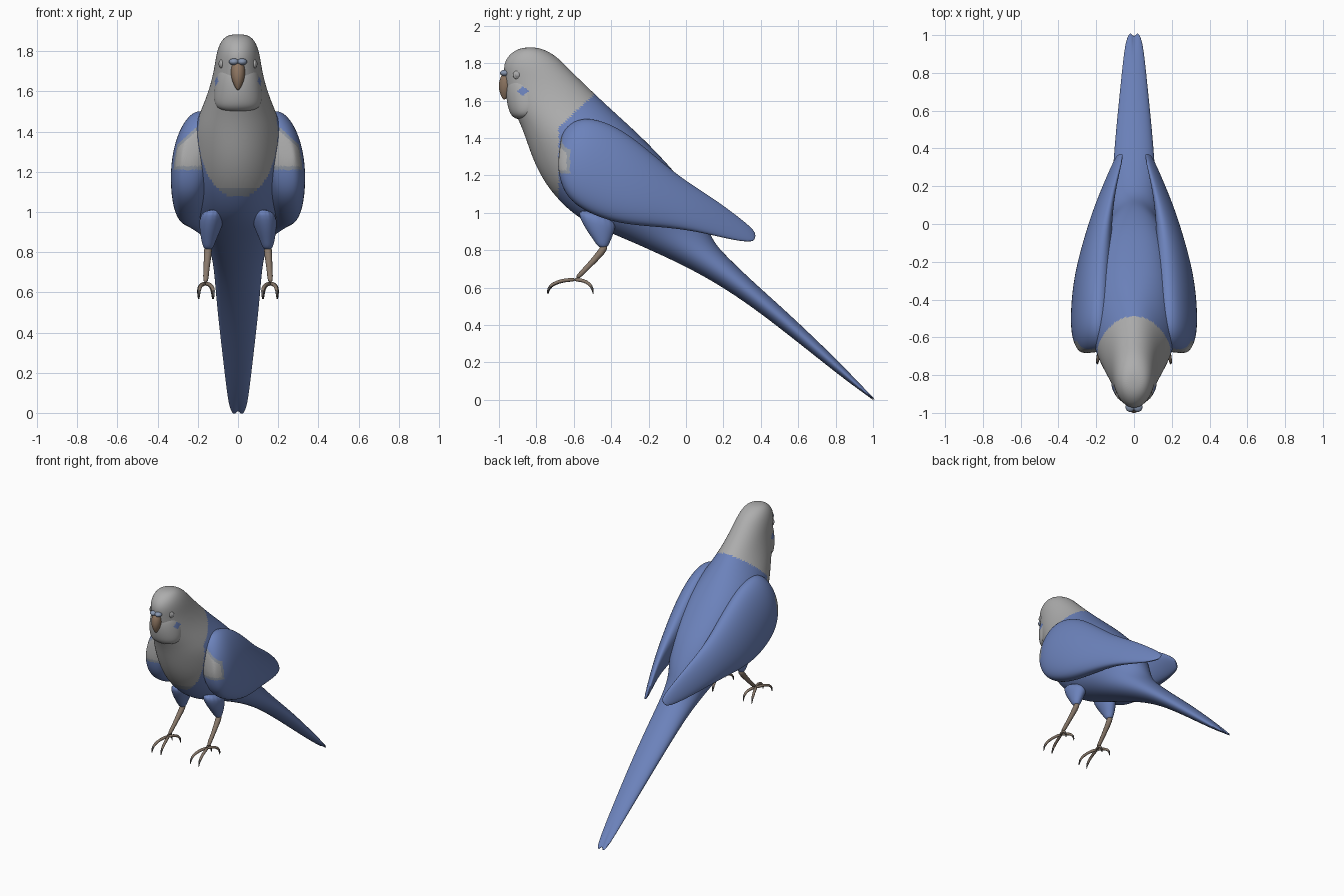
import bpy, bmesh, math
from mathutils import Vector, Matrix


def material(name, rgb):
    m = bpy.data.materials.new(name)
    m.diffuse_color = (*rgb, 1)
    return m


GREY = material("pale grey feathers", (0.42, 0.42, 0.42))
BLUE = material("blue feathers", (0.15, 0.225, 0.50))
BLEND = material("grey blue feathers", (0.28, 0.31, 0.36))
BEAK = material("brown beak", (0.27, 0.18, 0.12))
CERE = material("blue grey cere", (0.24, 0.30, 0.42))
LEG = material("brown leg", (0.25, 0.19, 0.145))
CLAW = material("dark claw", (0.09, 0.08, 0.075))
EYE = material("eye grey", (0.38, 0.38, 0.39))


def finish(name, bm, mats, rule=None, subdiv=0):
    """Turn a bmesh into a smooth object, subdivide it and colour its faces by rule."""
    bmesh.ops.recalc_face_normals(bm, faces=bm.faces)
    me = bpy.data.meshes.new(name)
    bm.to_mesh(me)
    bm.free()
    ob = bpy.data.objects.new(name, me)
    bpy.context.collection.objects.link(ob)
    if subdiv:
        ob.modifiers.new("smooth", 'SUBSURF').levels = subdiv
        dg = bpy.context.evaluated_depsgraph_get()
        me = bpy.data.meshes.new_from_object(ob.evaluated_get(dg))
        ob.modifiers.clear()
        ob.data = me
    me.materials.clear()
    for m in mats:
        me.materials.append(m)
    for p in me.polygons:
        p.use_smooth = True
        p.material_index = rule(p.center) if rule else 0
    return ob


def loft(name, rings, mats, rule=None, subdiv=2):
    bm = bmesh.new()
    loops = [[bm.verts.new(p) for p in r] for r in rings]
    n = len(loops[0])
    for a, b in zip(loops, loops[1:]):
        for i in range(n):
            j = (i + 1) % n
            bm.faces.new((a[i], a[j], b[j], b[i]))
    bm.faces.new(loops[0])
    bm.faces.new(loops[-1])
    return finish(name, bm, mats, rule, subdiv)


def section(p, q, half, cx=0.0, lean=0.0, full=1.0, n=24):
    """Ellipse from profile point p to q (y, z); full < 1 makes the q side broader."""
    p, q = Vector(p), Vector(q)
    mid, arm = (p + q) / 2, (p - q) / 2
    pts = []
    for i in range(n):
        a = math.tau * i / n
        s, c = math.sin(a), math.cos(a)
        yz = mid + arm * c
        x = math.copysign(abs(s) ** (full if c < 0 else 1), s)
        pts.append(Vector((cx + half * x - lean * c, yz.x, yz.y)))
    return pts


def tube(name, pts, radii, mats, rule=None, n=10):
    pts = [Vector(p) for p in pts]
    rings = []
    for i, (p, r) in enumerate(zip(pts, radii)):
        d = (pts[min(i + 1, len(pts) - 1)] - pts[max(i - 1, 0)]).normalized()
        u = Vector((1, 0, 0))
        u = (u - d * u.dot(d)).normalized()
        v = d.cross(u)
        rings.append([p + r * (u * math.cos(math.tau * k / n) + v * math.sin(math.tau * k / n))
                      for k in range(n)])
    return loft(name, rings, mats, rule, 1)


def ball(name, centre, radii, mats):
    bm = bmesh.new()
    bmesh.ops.create_uvsphere(bm, u_segments=24, v_segments=16, radius=1,
                              matrix=Matrix.Translation(centre) @ Matrix.Diagonal((*radii, 1)))
    return finish(name, bm, mats)


FEATHERS = [GREY, BLUE, BLEND]


def plumage(c):
    """Grey head and breast, blue cheek spots, back, belly and tail."""
    if abs(c.x) > 0.05 and abs(c.y + 0.872) / 0.03 + abs(c.z - 1.65) / 0.027 < 1:
        return 1
    edge = -0.68 + max(0, c.z - 1.46) * 1.1 if c.z < 1.68 else 1
    low = c.z - 1.08 - 0.8 * c.x ** 2
    if c.y > edge or low < 0:
        return 1
    return 2 if low < 0.035 else 0


def wing_plumage(c):
    """Grey streak on the leading edge, blue elsewhere."""
    x = abs(c.x)
    d = min(-0.62 - c.y, c.z - 1.21, 1.45 - 0.9 * (x - 0.175) - c.z)
    return 1 if d < 0 else 2 if d < 0.018 else 0


# Head, body and tail: front/lower point, back/upper point, half-width, back fullness
BODY = [
    ((-0.865, 1.884), (-0.81, 1.885), 0.030, 1), ((-0.915, 1.870), (-0.755, 1.873), 0.068, 1),
    ((-0.96, 1.83), (-0.69, 1.835), 0.095, 1), ((-0.978, 1.78), (-0.63, 1.775), 0.110, 1),
    ((-0.97, 1.72), (-0.555, 1.70), 0.120, 1), ((-0.96, 1.64), (-0.475, 1.625), 0.138, 1),
    ((-0.93, 1.56), (-0.395, 1.55), 0.165, 1), ((-0.89, 1.48), (-0.30, 1.465), 0.200, 0.92),
    ((-0.86, 1.40), (-0.20, 1.37), 0.230, 0.85), ((-0.82, 1.28), (-0.095, 1.26), 0.240, 0.82),
    ((-0.76, 1.16), (0.0, 1.15), 0.240, 0.85), ((-0.67, 1.05), (0.075, 1.03), 0.220, 0.9),
    ((-0.55, 0.95), (0.11, 0.95), 0.190, 1), ((-0.36, 0.875), (0.13, 0.89), 0.160, 1),
    ((-0.1, 0.76), (0.16, 0.83), 0.135, 1), ((0.1, 0.66), (0.22, 0.765), 0.120, 1),
    ((0.3, 0.535), (0.36, 0.63), 0.110, 1), ((0.5, 0.385), (0.54, 0.47), 0.094, 1),
    ((0.72, 0.21), (0.745, 0.275), 0.072, 1), ((0.88, 0.085), (0.89, 0.13), 0.056, 1),
    ((1.0, -0.002), (1.005, 0.01), 0.045, 1), ((1.018, -0.014), (1.018, -0.006), 0.041, 1)]
rings = [section(p, q, w, full=f) for p, q, w, f in BODY]
for ring, s in zip(rings[-2:], BODY[-2:]):      # two rounded tail feather tips
    for v in ring:
        k = (2 * abs(v.x) / s[2] - 1) ** 2
        v.y -= 0.05 * k
        v.z += 0.04 * k
loft("body_and_tail", rings, FEATHERS, plumage, 3)

# Cheeks and bib below the beak
BIB = [((-0.945, 1.73), (-0.76, 1.73), 0.085), ((-0.962, 1.69), (-0.73, 1.69), 0.106),
       ((-0.964, 1.63), (-0.72, 1.64), 0.117), ((-0.955, 1.57), (-0.72, 1.585), 0.123),
       ((-0.94, 1.525), (-0.75, 1.545), 0.117), ((-0.915, 1.505), (-0.79, 1.52), 0.095),
       ((-0.90, 1.50), (-0.83, 1.51), 0.06)]
loft("cheek_bib", [section(*s) for s in BIB], FEATHERS, plumage, 3)

# Hooked beak
BEAK_SECTIONS = [
    ((-0.98, 1.75), (-0.93, 1.75), 0.026), ((-1.0, 1.71), (-0.92, 1.70), 0.038),
    ((-1.003, 1.665), (-0.93, 1.655), 0.033), ((-0.992, 1.63), (-0.95, 1.623), 0.018),
    ((-0.978, 1.605), (-0.966, 1.605), 0.005)]
loft("beak", [section(*s, n=16) for s in BEAK_SECTIONS], [BEAK])

# Wing: top point, bottom point, half-thickness, centre x, inward lean of the top
WING = [
    ((-0.67, 1.40), (-0.685, 1.27), 0.035, 0.225, 0.03),
    ((-0.65, 1.45), (-0.68, 1.20), 0.065, 0.22, 0.03),
    ((-0.59, 1.50), (-0.65, 1.10), 0.095, 0.22, 0.03),
    ((-0.50, 1.51), (-0.57, 1.02), 0.113, 0.22, 0.03),
    ((-0.36, 1.46), (-0.42, 0.955), 0.106, 0.22, 0.035),
    ((-0.21, 1.345), (-0.27, 0.93), 0.092, 0.213, 0.035),
    ((-0.05, 1.205), (-0.10, 0.92), 0.068, 0.193, 0.03),
    ((0.08, 1.12), (0.05, 0.90), 0.047, 0.167, 0.03),
    ((0.20, 1.04), (0.18, 0.87), 0.031, 0.133, 0.025),
    ((0.31, 0.955), (0.29, 0.847), 0.021, 0.097, 0.02),
    ((0.36, 0.91), (0.35, 0.845), 0.013, 0.078, 0.015),
    ((0.373, 0.885), (0.368, 0.855), 0.007, 0.072, 0.01)]

for side, word in ((1, "left"), (-1, "right")):
    rings = [section(p, q, t * side, x * side, k * side, 0.8) for p, q, t, x, k in WING]
    loft("wing_" + word, rings, FEATHERS, wing_plumage, 3)

    # Face details
    ball("cere_" + word, (0.020 * side, -0.968, 1.747), (0.025, 0.027, 0.017), [CERE])
    ball("eyelid_" + word, (0.082 * side, -0.90, 1.737), (0.011, 0.025, 0.024), [GREY])
    ball("eye_" + word, (0.082 * side, -0.90, 1.737), (0.015, 0.018, 0.018), [EYE])

    # Feathered thigh
    loft("thigh_" + word, [
        section((-0.60, 1.04), (-0.36, 0.97), 0.072, 0.125 * side, n=16),
        section((-0.55, 0.93), (-0.385, 0.89), 0.054, 0.139 * side, n=16),
        section((-0.495, 0.855), (-0.405, 0.845), 0.034, 0.147 * side, n=16),
        section((-0.468, 0.812), (-0.422, 0.808), 0.022, 0.148 * side, n=16)], [BLUE])

    # Shank
    tube("shank_" + word,
         [(0.148 * side, -0.43, 0.83), (0.15 * side, -0.447, 0.795),
          (0.157 * side, -0.52, 0.715), (0.162 * side, -0.59, 0.645)],
         [0.020, 0.022, 0.014, 0.016], [LEG])

    # Two toes forward and two back, each ending in a dark claw
    for name, dx, ys in (("front_inner", -0.04, (-0.585, -0.655, -0.71, -0.733, -0.738)),
                         ("front_outer", 0.032, (-0.585, -0.66, -0.715, -0.738, -0.741)),
                         ("back_inner", -0.035, (-0.60, -0.55, -0.515, -0.499, -0.496)),
                         ("back_outer", 0.035, (-0.60, -0.55, -0.515, -0.499, -0.496))):
        zs = (0.643, 0.640, 0.620, 0.595, 0.563)
        fs = (0, 0.6, 0.95, 1, 1)
        pts = [((0.162 + dx * f) * side, y, z) for f, y, z in zip(fs, ys, zs)]
        tube("toe_%s_%s" % (name, word), pts, (0.012, 0.010, 0.010, 0.007, 0.002),
             [LEG, CLAW], lambda c: 1 if c.z < 0.605 else 0)
